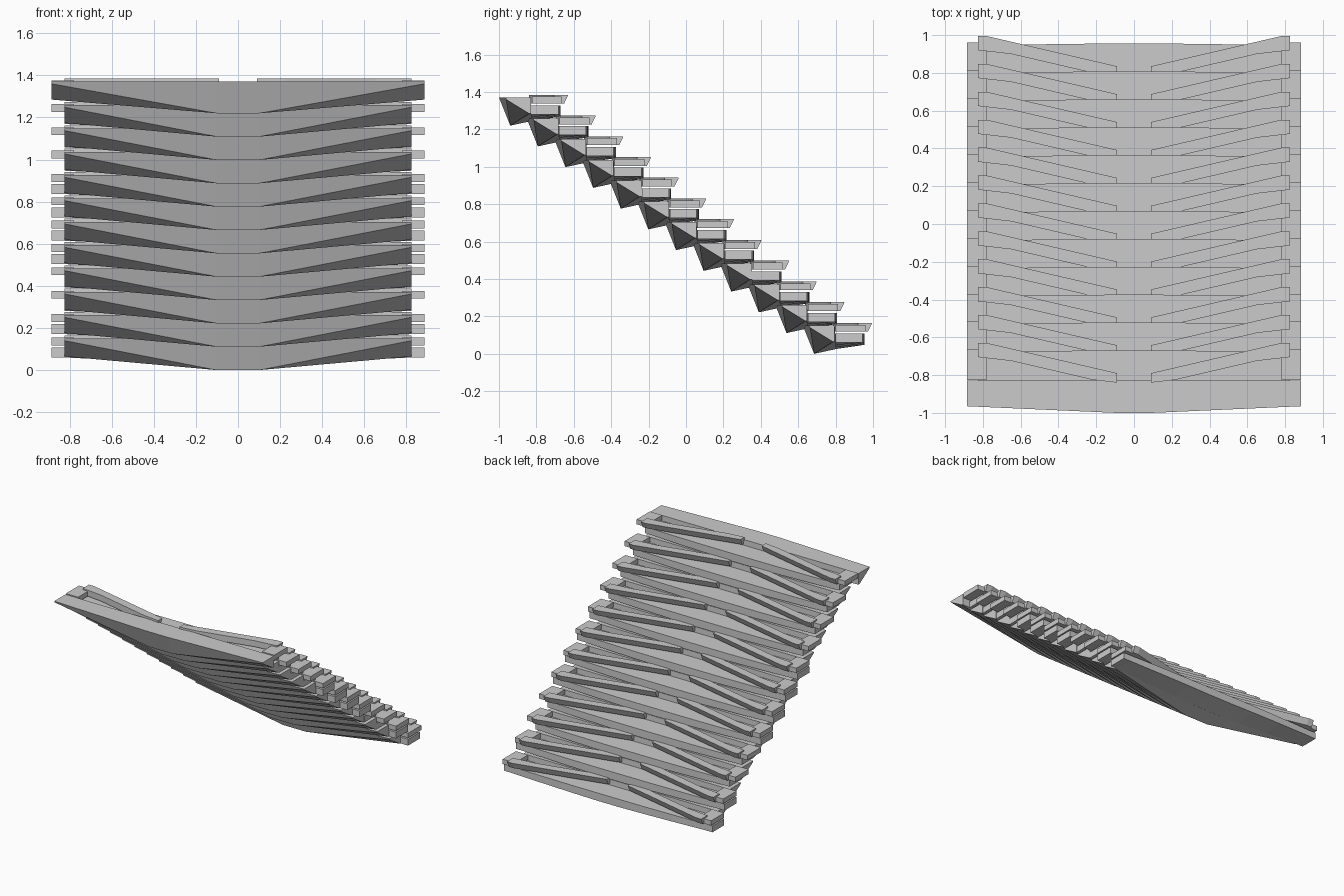
import bpy, bmesh

if "Cube" in bpy.data.objects:
    bpy.data.objects.remove(bpy.data.objects["Cube"])

STEPS = 12
DY, DZ = -0.1477, 0.1109          # offset from each step to the next one up
NO_LOWER_BLOCK = (2, 3, 8, 9, 10, 11)


def make_object(name, bm, offset):
    bmesh.ops.remove_doubles(bm, verts=bm.verts, dist=0.0005)
    bmesh.ops.recalc_face_normals(bm, faces=bm.faces)
    mesh = bpy.data.meshes.new(name)
    bm.to_mesh(mesh)
    bm.free()
    ob = bpy.data.objects.new(name, mesh)
    ob.location = offset
    bpy.context.collection.objects.link(ob)
    return ob


def loft(bm, sections):
    """Join (x, [(y, z), ...]) sections into a closed solid."""
    rings = [[bm.verts.new((x, y, z)) for y, z in pts] for x, pts in sections]
    n = len(rings[0])
    for a, b in zip(rings, rings[1:]):
        for k in range(n):
            bm.faces.new((a[k], a[(k + 1) % n], b[(k + 1) % n], b[k]))
    bm.faces.new(rings[0])
    bm.faces.new(rings[-1])


def prism(bm, bottom, top, z0, z1):
    """Solid between two plan outlines."""
    lo = [bm.verts.new((x, y, z0)) for x, y in bottom]
    hi = [bm.verts.new((x, y, z1)) for x, y in top]
    n = len(lo)
    bm.faces.new(lo)
    bm.faces.new(hi)
    for k in range(n):
        bm.faces.new((lo[k], lo[(k + 1) % n], hi[(k + 1) % n], hi[k]))


def box(bm, side, x0, x1, y0, y1, z0, z1):
    plan = [(side * x, y) for x, y in ((x0, y0), (x1, y0), (x1, y1), (x0, y1))]
    prism(bm, plan, plan, z0, z1)


for i in range(STEPS):
    off = (0, i * DY, i * DZ)
    half = 0.885 if i == STEPS - 1 else 0.825

    # faceted front wedge, deepest in the middle
    mid = [(0.625, 0.15), (0.685, 0.0), (0.685, 0.0), (0.80, 0.025), (0.795, 0.15)]
    end = [(0.66, 0.15), (0.663, 0.14), (0.785, 0.065), (0.795, 0.065), (0.795, 0.15)]
    bm = bmesh.new()
    loft(bm, [(-half, end), (-0.1, mid), (0.1, mid), (half, end)])
    make_object("front_wedge", bm, off)

    # bowed tread behind the wedge, deeper in the middle
    bm = bmesh.new()
    secs = []
    for x in (-0.825, -0.55, -0.3, -0.1, 0.1, 0.3, 0.55, 0.825):
        t = max(0, (abs(x) - 0.1) / 0.725)
        back = 0.955 - 0.012 * t * t
        secs.append((x, [(0.797, 0.025 + 0.035 * t), (back, 0.048 + 0.012 * t),
                         (back, 0.108), (0.797, 0.108)]))
    loft(bm, secs)
    make_object("rear_tread", bm, off)

    for side, label in ((-1, "left"), (1, "right")):
        # slanted top arm with an undercut back edge
        top = [(0.09, 0.785), (0.22, 0.80), (0.65, 0.90), (0.825, 0.92),
               (0.825, 0.995), (0.78, 0.995), (0.09, 0.835)]
        low = [(x, y - (0.022 if k > 3 else 0)) for k, (x, y) in enumerate(top)]
        bm = bmesh.new()
        prism(bm, [(side * x, y) for x, y in low],
              [(side * x, y) for x, y in top], 0.118, 0.165)
        make_object(label + "_arm", bm, off)

        # end blocks
        bm = bmesh.new()
        box(bm, side, 0.78, 0.885, 0.80, 0.96, 0.118, 0.155)
        make_object(label + "_upper_block", bm, off)
        if i not in NO_LOWER_BLOCK:
            bm = bmesh.new()
            box(bm, side, 0.82, 0.885, 0.80, 0.943, 0.06, 0.108)
            make_object(label + "_lower_block", bm, off)
